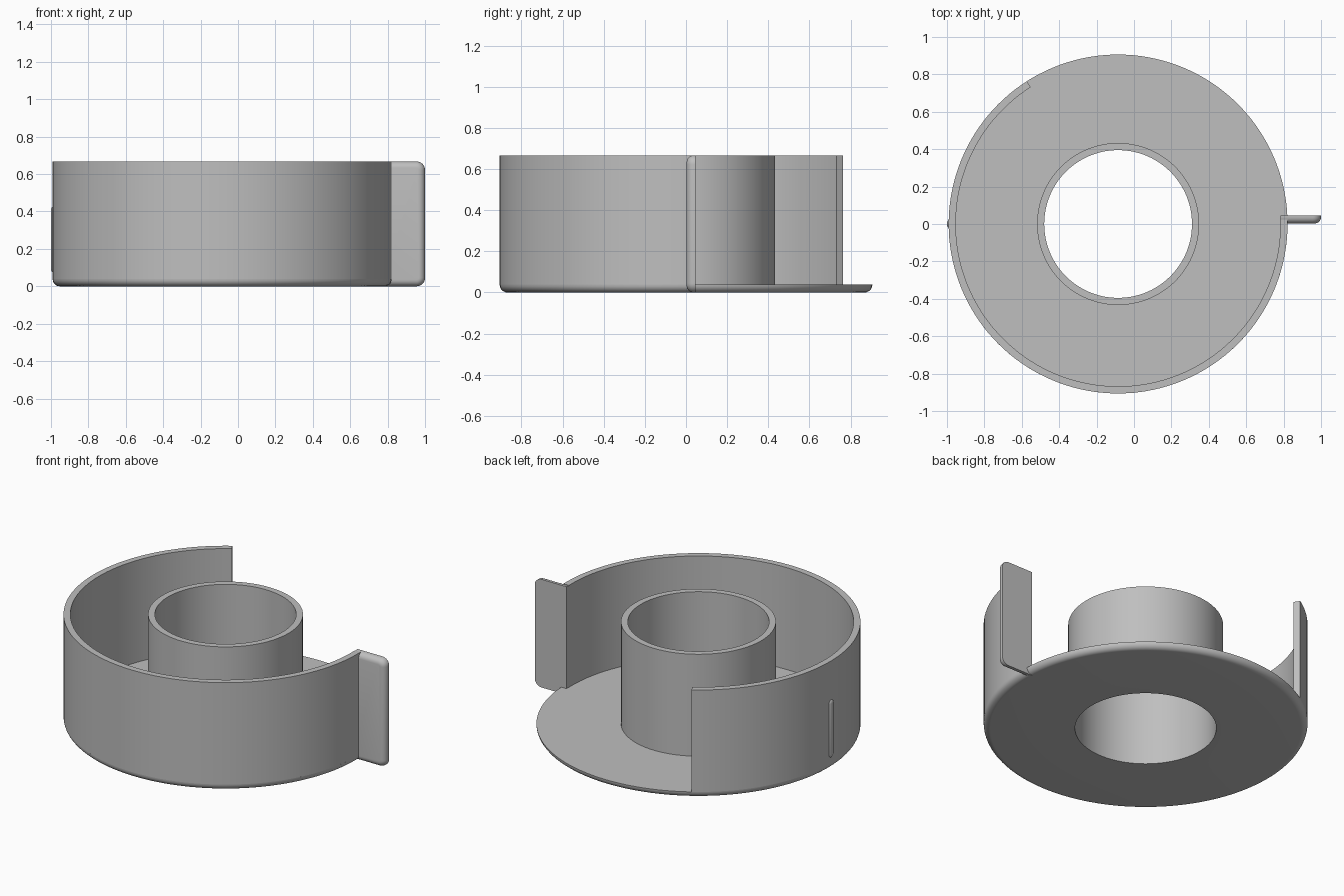
import bpy, bmesh, math
from mathutils import Matrix, Vector

if "Cube" in bpy.data.objects:
    bpy.data.objects.remove(bpy.data.objects["Cube"])

CX = -0.085                      # axis of the round body
R_OUT, R_WALL = 0.906, 0.868     # outer wall radii
R_HUB, R_BORE = 0.433, 0.395     # hub radii
H, T = 0.667, 0.038              # height and floor thickness

grey = bpy.data.materials.new("plain grey")
grey.use_nodes = True
colour = (0.52, 0.52, 0.52, 1)
grey.diffuse_color = colour
grey.node_tree.nodes["Principled BSDF"].inputs["Base Color"].default_value = colour


def finish(bm, name):
    bmesh.ops.remove_doubles(bm, verts=bm.verts, dist=1e-5)
    bmesh.ops.recalc_face_normals(bm, faces=bm.faces)
    mesh = bpy.data.meshes.new(name)
    bm.to_mesh(mesh)
    bm.free()
    mesh.materials.append(grey)
    obj = bpy.data.objects.new(name, mesh)
    bpy.context.collection.objects.link(obj)
    bpy.ops.object.select_all(action='DESELECT')
    bpy.context.view_layer.objects.active = obj
    obj.select_set(True)
    bpy.ops.object.shade_smooth_by_angle(angle=math.radians(30))
    return obj


def lathe(name, profile, start, sweep, steps):
    """Turn a closed (radius, z) profile about the body axis."""
    bm = bmesh.new()
    a = math.radians(start)
    verts = [bm.verts.new((CX + r * math.cos(a), r * math.sin(a), z)) for r, z in profile]
    face = bm.faces.new(verts)
    full = sweep == 360
    geom = list(face.edges) if full else [face] + list(face.edges) + verts
    if full:
        bmesh.ops.delete(bm, geom=[face], context='FACES_ONLY')
        geom = list(bm.edges) + list(bm.verts)
    else:
        cap = face.copy()        # keeps the starting end closed
    bmesh.ops.spin(bm, geom=geom, cent=(CX, 0, 0), axis=(0, 0, 1),
                   angle=math.radians(sweep), steps=steps, use_duplicate=False)
    return finish(bm, name)


# Floor disc with rounded lower rim, and the open hub tube
rim = [(R_OUT - T + T * math.sin(t), T - T * math.cos(t))
       for t in (math.pi / 2 * i / 8 for i in range(9))]
lathe("floor_and_hub",
      [(R_BORE, 0)] + rim + [(R_HUB, T), (R_HUB, H), (R_BORE, H)], 0, 360, 144)

# Outer wall, open at the back left
lathe("outer_wall", [(R_WALL, T), (R_OUT, T), (R_OUT, H), (R_WALL, H)], 122.6, 238.9, 96)

# Flat grip tab with rounded corners and a rounded front edge
X0, X1, Y0, Y1 = 0.784, 1.0, 0.003, 0.046
bm = bmesh.new()
bmesh.ops.create_cube(bm, size=1, matrix=Matrix.Translation(
    ((X0 + X1) / 2, (Y0 + Y1) / 2, H / 2)) @ Matrix.Diagonal((X1 - X0, Y1 - Y0, H, 1)))
corners = [e for e in bm.edges if all(v.co.x > X1 - 1e-4 for v in e.verts)
           and abs(e.verts[0].co.y - e.verts[1].co.y) > 0.01]
bmesh.ops.bevel(bm, geom=corners, offset=0.045, segments=8, profile=0.5, affect='EDGES')
front = [e for e in bm.edges if all(v.co.y < Y0 + 1e-4 for v in e.verts)
         and any(v.co.x > X0 + 1e-3 for v in e.verts)]
bmesh.ops.bevel(bm, geom=front, offset=0.034, segments=6, profile=0.5, affect='EDGES')
finish(bm, "grip_tab")

# Slim upright catch on the wall opposite the tab
bm = bmesh.new()
bmesh.ops.create_uvsphere(bm, u_segments=24, v_segments=13, radius=1)
for v in bm.verts:
    z = 0.25 + math.copysign(0.155, v.co.z) + 0.025 * v.co.z
    v.co = Vector((-0.983 + 0.017 * v.co.x, 0.025 * v.co.y, z))
finish(bm, "side_catch")
